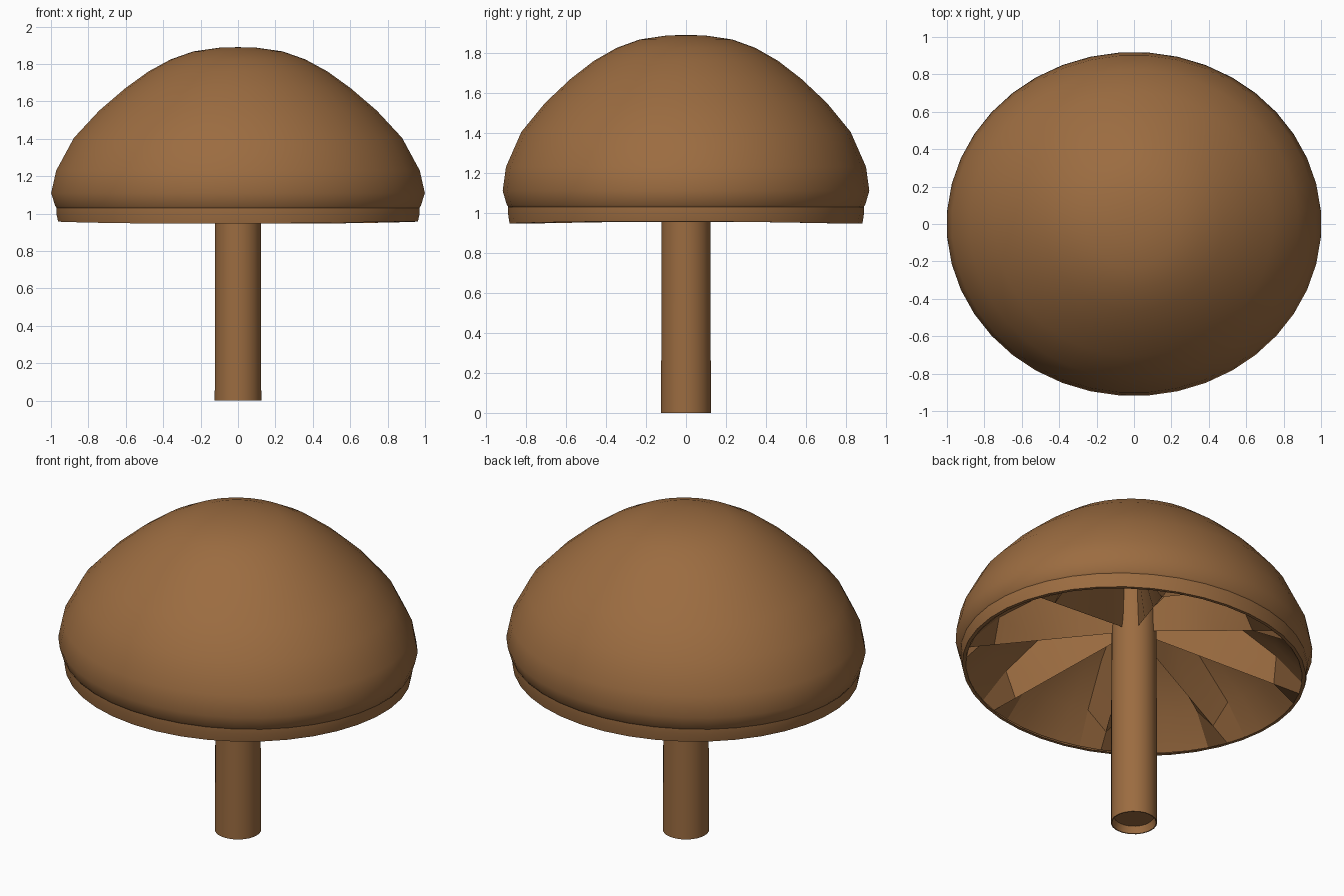
import bpy
import bmesh
from math import sin, cos, pi

cube = bpy.data.objects.get("Cube")
if cube:
    bpy.data.objects.remove(cube, do_unlink=True)

brown = bpy.data.materials.new("mushroom brown")
brown.use_nodes = True
brown.diffuse_color = (0.33, 0.15, 0.052, 1)
brown.node_tree.nodes["Principled BSDF"].inputs["Base Color"].default_value = brown.diffuse_color

GILLS = 8
STEPS = 6        # sides per gill, one of which is the ridge


def oval(z):
    """Front-to-back squash of the cap: oval at the rim, rounder at the top."""
    return 0.917 + 0.07 * max(0, z - 1.1)


def loft(name, rings, sides, squash, angle):
    """Skin rings of (radius, height); height may be a function of the side index."""
    bm = bmesh.new()
    loops = []
    for r, z in rings:
        loop = []
        for i in range(sides):
            a = 2 * pi * (i + 0.5) / sides
            h = z(i) if callable(z) else z
            loop.append(bm.verts.new((r * cos(a), r * sin(a) * squash(h), h)))
        loops.append(loop)
    for low, high in zip(loops, loops[1:]):
        for i in range(sides):
            j = (i + 1) % sides
            bm.faces.new((low[i], low[j], high[j], high[i]))
    bmesh.ops.remove_doubles(bm, verts=bm.verts, dist=0.0001)
    mesh = bpy.data.meshes.new(name)
    bm.to_mesh(mesh)
    bm.free()
    obj = bpy.data.objects.new(name, mesh)
    bpy.context.collection.objects.link(obj)
    mesh.materials.append(brown)
    bpy.ops.object.select_all(action="DESELECT")
    obj.select_set(True)
    bpy.context.view_layer.objects.active = obj
    bpy.ops.object.shade_smooth_by_angle(angle=angle)


def gill_height(r, vault):
    """Vaulted underside with a straight ridge hanging below it at each gill."""
    ridge = 1.2 - 0.26 * r
    return lambda i: min(ridge, vault) if i % STEPS == STEPS // 2 - 1 else vault


# Domed cap, curling under at its lower edge
cap_profile = [(0.93, 1.01), (0.96, 1.015), (0.98, 1.04), (1.002, 1.11),
               (0.975, 1.23), (0.88, 1.405), (0.745, 1.55), (0.605, 1.67),
               (0.48, 1.76), (0.36, 1.825), (0.24, 1.867), (0.1, 1.887), (0, 1.89)]
loft("cap", cap_profile, 40, oval, 1.2)

# Thin lip around the underside, almost flush with the cap
wavy = lambda i: 0.952 + 0.006 * cos(pi * i / 10 + 0.5)
loft("cap_lip", [(0.945, wavy), (0.965, wavy), (0.974, 1.0), (0.974, 1.03)], 40, oval, 0.6)

# Vaulted underside with narrow gills running from the lip to the stem
vault_profile = [(0.08, 1.48), (0.3, 1.42), (0.55, 1.3), (0.8, 1.11), (0.945, 0.955)]
loft("gills", [(r, gill_height(r, z)) for r, z in vault_profile], GILLS * STEPS, oval, 0.5)

# Round stem with a shallow hollow in its foot
loft("stem", [(0, 0.04), (0.108, 0.04), (0.12, 0), (0.126, 0), (0.122, 1.5), (0, 1.5)],
     20, lambda z: 1, 0.6)
